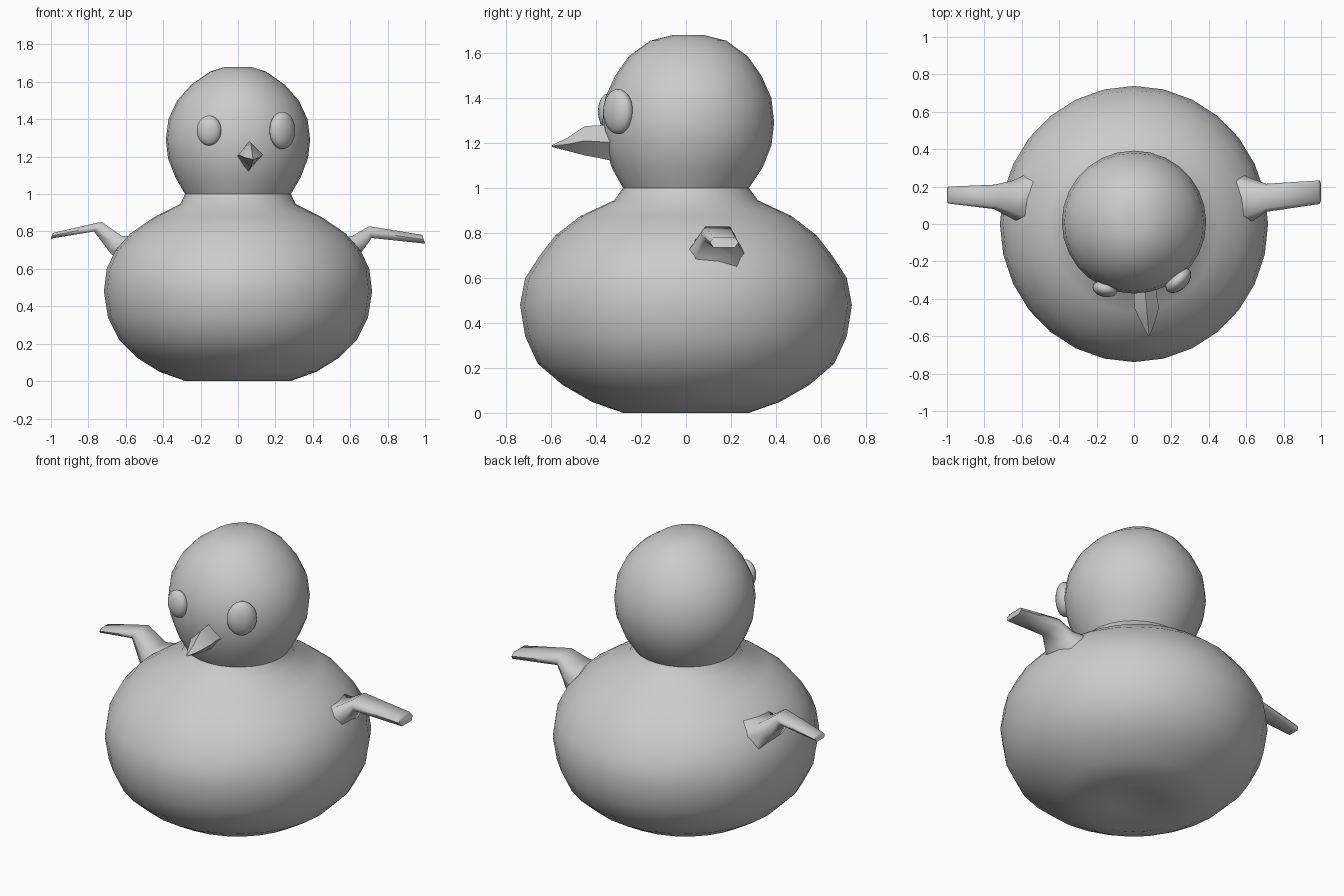
import bpy, math
from mathutils import Vector


def make(name, verts, faces, angle=50):
    me = bpy.data.meshes.new(name)
    me.from_pydata(verts, [], faces)
    ob = bpy.data.objects.new(name, me)
    bpy.context.collection.objects.link(ob)
    me.validate()
    for p in me.polygons:
        p.use_smooth = True
    me.set_sharp_from_angle(angle=math.radians(angle))
    return ob


def loft(name, rings, angle=50):
    """Skin a list of equally sized rings and cap both ends."""
    n = len(rings[0])
    verts = [v for r in rings for v in r]
    faces = [(i * n + j, i * n + (j + 1) % n, (i + 1) * n + (j + 1) % n, (i + 1) * n + j)
             for i in range(len(rings) - 1) for j in range(n)]
    faces.append(tuple(reversed(range(n))))
    faces.append(tuple(range(len(verts) - n, len(verts))))
    return make(name, verts, faces, angle)


# body and head: one turned profile (x radius, y radius, z, y centre)
profile = [(0.02, 0.02, 0.04, 0), (0.14, 0.14, 0.03, 0), (0.28, 0.28, 0.0, 0),
           (0.42, 0.42, 0.05, 0), (0.54, 0.55, 0.125, 0), (0.635, 0.66, 0.22, 0),
           (0.695, 0.715, 0.34, 0), (0.717, 0.738, 0.48, 0), (0.702, 0.715, 0.6, 0),
           (0.655, 0.65, 0.7, 0), (0.575, 0.58, 0.79, 0), (0.45, 0.47, 0.875, 0),
           (0.31, 0.32, 0.945, 0), (0.283, 0.28, 1.0, 0), (0.335, 0.335, 1.09, 0.005),
           (0.374, 0.37, 1.19, 0.01), (0.386, 0.382, 1.29, 0.01), (0.372, 0.37, 1.4, 0.01),
           (0.325, 0.325, 1.5, 0.01), (0.25, 0.265, 1.585, 0.01), (0.15, 0.17, 1.655, 0.01),
           (0.07, 0.07, 1.68, 0.01), (0.015, 0.015, 1.68, 0.01)]
SIDES = 28
loft("body_and_head",
     [[(rx * math.cos(a), cy + ry * math.sin(a), z)
       for a in (2 * math.pi * k / SIDES for k in range(SIDES))]
      for rx, ry, z, cy in profile])

# wings: six-sided sections given as upper point, lower point, y centre, half width
def wing(name, side, sections):
    rings = []
    for ux, uz, lx, lz, yc, w in sections:
        up, lo = Vector((ux * side, 0, uz)), Vector((lx * side, 0, lz))
        ring = [up + Vector((0, yc - w * 0.75, 0)), up + Vector((0, yc + w * 0.75, 0)),
                (up + lo) / 2 + Vector((0, yc + w, 0)),
                lo + Vector((0, yc + w * 0.75, 0)), lo + Vector((0, yc - w * 0.75, 0)),
                (up + lo) / 2 + Vector((0, yc - w, 0))]
        rings.append(ring if side > 0 else ring[::-1])
    loft(name, rings, 65)


wing("right_wing", 1, [(0.48, 0.76, 0.60, 0.60, 0.13, 0.15), (0.61, 0.775, 0.665, 0.695, 0.13, 0.11),
                       (0.70, 0.828, 0.715, 0.765, 0.14, 0.075), (0.985, 0.782, 1.0, 0.735, 0.17, 0.063)])
wing("left_wing", -1, [(0.48, 0.78, 0.61, 0.60, 0.13, 0.15), (0.62, 0.775, 0.69, 0.695, 0.13, 0.10),
                       (0.73, 0.852, 0.77, 0.80, 0.145, 0.065), (0.99, 0.792, 1.0, 0.762, 0.155, 0.045)])

# beak: diamond sections (y, x centre, half width, top z, bottom z)
beak = [(-0.28, 0.05, 0.085, 1.29, 1.11), (-0.37, 0.06, 0.06, 1.28, 1.13),
        (-0.45, 0.068, 0.066, 1.275, 1.145), (-0.53, 0.075, 0.035, 1.222, 1.166),
        (-0.597, 0.08, 0.005, 1.19, 1.183)]
loft("beak", [[(x + w, y, (t + b) / 2), (x, y, t), (x - w, y, (t + b) / 2), (x, y, b)]
              for y, x, w, t, b in beak], 65)

# eyes: flattened spheres turned to follow the head
for name, loc, size, turn in [("right_eye", (0.237, -0.302, 1.34), (0.082, 0.05, 0.1), 43),
                              ("left_eye", (-0.155, -0.347, 1.34), (0.067, 0.043, 0.08), -12)]:
    bpy.ops.mesh.primitive_uv_sphere_add(segments=24, ring_count=14, radius=1, location=loc,
                                         rotation=(0, 0, math.radians(turn)))
    eye = bpy.context.object
    eye.name = name
    eye.scale = size
    bpy.ops.object.shade_smooth()
